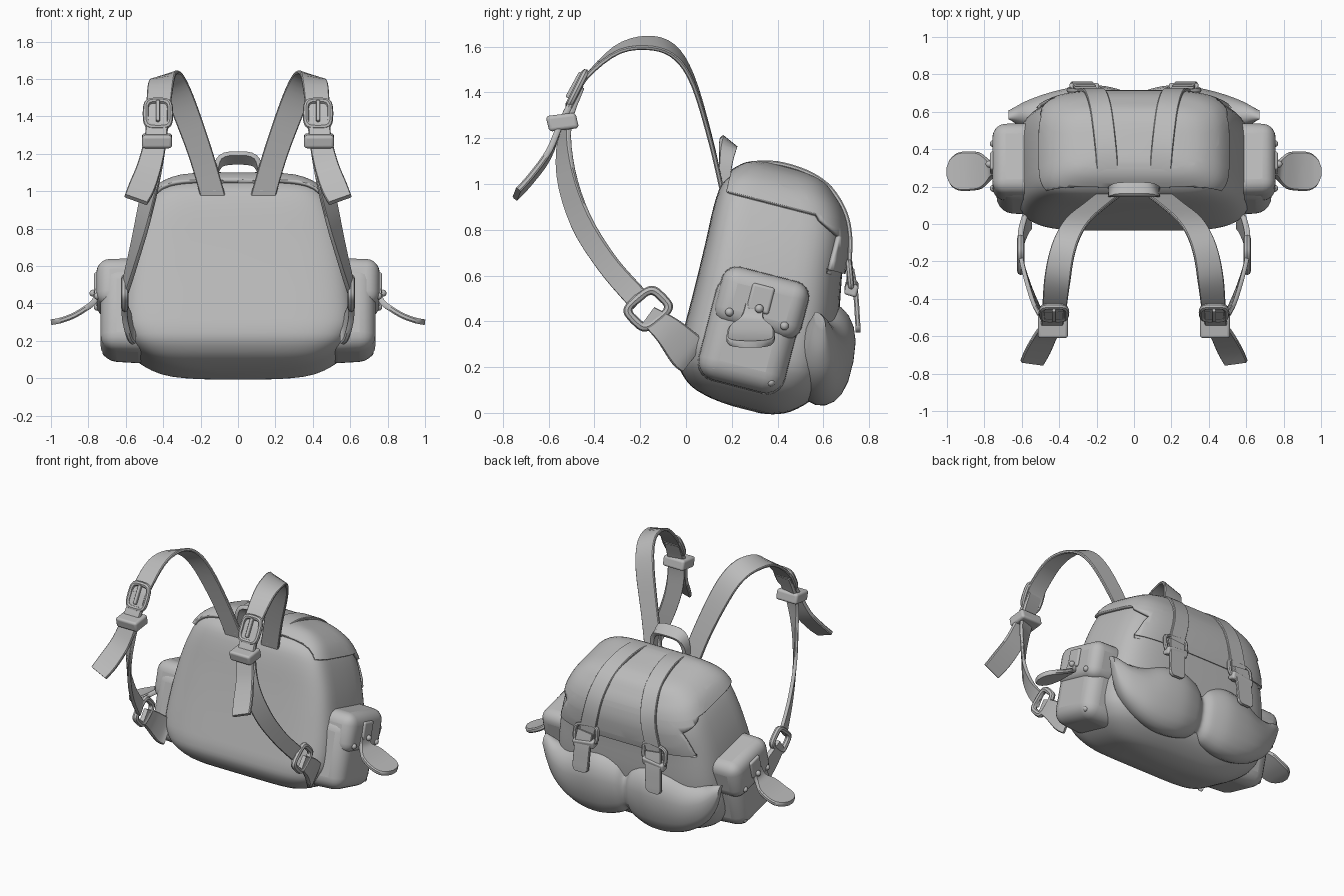
import bpy, bmesh, math
from mathutils import Vector as V

if "Cube" in bpy.data.objects:
    bpy.data.objects.remove(bpy.data.objects["Cube"])

mat = bpy.data.materials.new("canvas_grey")
mat.diffuse_color = (0.5, 0.5, 0.5, 1)
mat.use_nodes = True
mat.node_tree.nodes["Principled BSDF"].inputs["Base Color"].default_value = mat.diffuse_color


def local(x, u, w):
    """Leaning bag frame: u runs front to back, w runs up."""
    return V((x, -.05 + .968 * u + .25 * w, .162 - .25 * u + .968 * w))


def finish(name, bm, mirror=False, bevel=0, angle=40, solid=0):
    bmesh.ops.recalc_face_normals(bm, faces=bm.faces)
    me = bpy.data.meshes.new(name)
    bm.to_mesh(me)
    bm.free()
    ob = bpy.data.objects.new(name, me)
    bpy.context.collection.objects.link(ob)
    me.materials.append(mat)
    if solid:
        m = ob.modifiers.new("thickness", 'SOLIDIFY')
        m.thickness, m.offset = solid, 1
    if bevel:
        m = ob.modifiers.new("bevel", 'BEVEL')
        m.width, m.segments = bevel, 5
    if mirror:
        ob.modifiers.new("mirror", 'MIRROR')
    bpy.ops.object.select_all(action='DESELECT')
    ob.select_set(True)
    bpy.context.view_layer.objects.active = ob
    bpy.ops.object.shade_smooth_by_angle(angle=math.radians(angle))
    return ob


def loft_bm(rings, closed=False):
    bm = bmesh.new()
    vs = [[bm.verts.new(p) for p in r] for r in rings]
    n, k = len(vs), len(vs[0])
    for i in range(n if closed else n - 1):
        a, b = vs[i], vs[(i + 1) % n]
        for j in range(k):
            bm.faces.new((a[j], a[(j + 1) % k], b[(j + 1) % k], b[j]))
    if not closed:
        bm.faces.new(vs[0])
        bm.faces.new(vs[-1])
    return bm


def spline(rows, steps=4):
    """Smooth curve through rows of numbers."""
    out = []
    for i in range(len(rows) - 1):
        a, b, c, d = (rows[max(0, min(len(rows) - 1, i + k))] for k in (-1, 0, 1, 2))
        for s in range(steps):
            t = s / steps
            out.append([q + .5 * t * (r - p + t * (2 * p - 5 * q + 4 * r - e + t * (3 * (q - r) + e - p)))
                        for p, q, r, e in zip(a, b, c, d)])
    return out + [list(rows[-1])]


def ribbon(name, rows, th=.02, mirror=True, steps=4):
    """Strap through rows of (x, y, z, width, side x, side y, side z)."""
    rows = spline(rows, steps)
    pts = [V(r[:3]) for r in rows]
    rings = []
    for i, r in enumerate(rows):
        t = (pts[min(i + 1, len(pts) - 1)] - pts[max(i - 1, 0)]).normalized()
        s = V(r[4:7])
        s = (s - t * s.dot(t)).normalized() * r[3] / 2
        n = t.cross(s).normalized() * th / 2
        rings.append([pts[i] + s * a + n * b for a, b in
                      ((-1, -.5), (-.93, -1), (.93, -1), (1, -.5), (1, .5), (.93, 1), (-.93, 1), (-1, .5))])
    return finish(name, loft_bm(rings), mirror, angle=35)


def box(name, lo, hi, bevel, taper=1.0):
    """Rounded box in the bag frame; taper shrinks the outer face."""
    bm = bmesh.new()
    bmesh.ops.create_cube(bm, size=1)
    c = [(a + b) / 2 for a, b in zip(lo, hi)]
    for v in bm.verts:
        k = taper if v.co.x > 0 else 1
        v.co = local(c[0] + v.co.x * (hi[0] - lo[0]), c[1] + k * v.co.y * (hi[1] - lo[1]),
                     c[2] + k * v.co.z * (hi[2] - lo[2]))
    return finish(name, bm, True, bevel)


def frame(name, c, a, b, r):
    """Rounded rectangular buckle ring with half axes a and b."""
    c, a, b = V(c), V(a), V(b)
    nrm = a.cross(b).normalized()
    rings = []
    for i in range(32):
        t = i * math.tau / 32
        p = [math.copysign(abs(f(t)) ** .5, f(t)) for f in (math.cos, math.sin)]
        d = a * p[0] + b * p[1]
        o = d.normalized()
        rings.append([c + d + (o * math.cos(q) + nrm * math.sin(q)) * r
                      for q in [k * math.tau / 8 for k in range(8)]])
    return finish(name, loft_bm(rings, True), True)


def slab(name, c, a, b, n, bevel):
    """Rounded block from centre and three half axes."""
    bm = bmesh.new()
    bmesh.ops.create_cube(bm, size=2)
    for v in bm.verts:
        v.co = V(c) + V(a) * v.co.x + V(b) * v.co.y + V(n) * v.co.z
    return finish(name, bm, True, bevel)


# main bag: stacked rounded sections (w, half width, front u, back u)
SECT = [(-.065, .12, .28, .40), (-.055, .30, .18, .46), (-.025, .44, .08, .53), (.04, .545, .01, .60),
        (.11, .60, -.01, .64), (.2, .625, -.012, .648), (.4, .61, -.012, .635), (.6, .575, -.015, .60),
        (.76, .525, -.02, .575), (.86, .475, -.01, .53), (.92, .42, .03, .475), (.965, .33, .08, .42),
        (.985, .2, .14, .35)]


def body_bm():
    rings = []
    for w, h, u0, u1 in spline(SECT, 3):
        ring = []
        for i in range(64):
            t = i * math.tau / 64
            c, s = math.cos(t), math.sin(t)
            e = .36 if s < 0 else .5
            ring.append((math.copysign(abs(c) ** e, c) * h,
                         (u0 + u1) / 2 + math.copysign(abs(s) ** e, s) * (u1 - u0) / 2, w))
        rings.append(ring)
    return loft_bm(rings)


def to_world(bm):
    for v in bm.verts:
        v.co = local(*v.co)


bm = body_bm()
to_world(bm)
finish("bag_body", bm)

# top flap: upper shell of the bag that hangs down the back, with cut-off corners
bm = body_bm()
for co, no in (((0, 0, .83), (0, 0, 1)), ((0, 0, .6), (0, 0, 1)), ((0, .53, 0), (0, 1, 0)),
               ((0, .03, 0), (0, 1, 0)), ((0, .53, .72), (0, 1, 1)), ((0, .53, .765), (0, 1, 2))):
    bmesh.ops.bisect_plane(bm, geom=bm.verts[:] + bm.edges[:] + bm.faces[:], plane_co=co, plane_no=no)


def in_flap(p):
    corner = p.y + p.z > 1.25 and p.y + 2 * p.z > 2.06
    return p.y > .03 and (p.z > .83 or (p.z > .6 and (p.y > .53 or corner)))


bmesh.ops.delete(bm, geom=[f for f in bm.faces if not in_flap(f.calc_center_median())], context='FACES')
to_world(bm)
finish("top_flap", bm, solid=.02)

# flap straps with buckles and hanging tails
rows = []
for x, u, w in ((.135, .02, .92), (.14, .08, .975), (.15, .2, 1.01), (.165, .34, 1.005), (.18, .45, .965),
                (.2, .54, .88), (.22, .59, .78), (.25, .62, .65), (.262, .64, .55)):
    rows.append((*local(x, u, w), .115, 1, 0, 0))
ribbon("flap_strap", rows, .02)
ribbon("flap_strap_tail", [(*local(x, u, w), k, 1, 0, 0) for x, u, w, k in
       ((.26, .635, .64, .12), (.27, .675, .55, .12), (.278, .715, .43, .12), (.28, .724, .40, .11), (.28, .728, .385, .07))], .022)
frame("flap_buckle", local(.262, .632, .62), (.085, 0, -.01), local(0, -.02, .055) - local(0, 0, 0), .014)
slab("flap_keeper", local(.266, .652, .565), (.08, 0, -.01), (0, .027, -.008), (0, .006, .026), .012)

# carry handle
ribbon("carry_handle", [(-.125, .165, 1.0, .05, 0, 1, -.3), (-.12, .175, 1.1, .06, 0, 1, -.5), (-.085, .183, 1.165, .08, 0, 1, -.8),
                        (0, .185, 1.178, .085, 0, 1, -.8), (.085, .183, 1.165, .08, 0, 1, -.8), (.12, .175, 1.1, .06, 0, 1, -.5),
                        (.125, .165, 1.0, .05, 0, 1, -.3)], .028, False)

# shoulder straps
ribbon("shoulder_strap", [(.13, .16, .96, .13, 1, 0, 0), (.2, .105, 1.2, .13, 1, 0, -.1), (.29, .03, 1.45, .14, 1, 0, -.2),
                          (.345, -.05, 1.575, .14, 1, 0, -.35), (.385, -.16, 1.615, .14, 1, 0, -.35),
                          (.41, -.3, 1.585, .14, 1, 0, -.2), (.425, -.44, 1.46, .13, 1, 0, 0),
                          (.435, -.51, 1.33, .12, 1, 0, 0)], .02)
ribbon("lower_strap", [(.425, -.46, 1.42, .11, 1, .1, 0), (.44, -.525, 1.25, .11, 1, .3, .1), (.465, -.525, 1.05, .11, .8, .7, .3),
                       (.51, -.46, .84, .11, .6, .8, .4), (.555, -.35, .66, .1, .4, .8, .6), (.59, -.24, .53, .1, .2, .7, .7),
                       (.6, -.2, .49, .1, .1, .7, .7)], .022)
ribbon("strap_tail", [(.43, -.46, 1.43, .11, 1, 0, 0), (.44, -.54, 1.28, .12, 1, 0, 0), (.475, -.6, 1.13, .13, 1, 0, .2),
                      (.515, -.68, 1.02, .14, 1, 0, .2), (.545, -.74, .955, .13, 1, 0, .2)], .026)
frame("strap_buckle", (.428, -.475, 1.415), (.065, 0, 0), (0, .035, .07), .017)
slab("buckle_prong", (.428, -.485, 1.43), (.01, 0, 0), (0, .03, .055), (0, -.012, .006), .006)
slab("strap_keeper", (.433, -.54, 1.27), (.08, 0, 0), (0, .065, .008), (0, -.008, .034), .016)
# lower anchors on the bag sides
ribbon("strap_anchor", [(.605, -.165, .425, .09, 0, .7, .75), (.605, -.08, .36, .13, 0, .7, .75), (.58, 0, .275, .17, 0, .7, .8),
                        (.56, .03, .25, .17, 0, .7, .8)], .03)
frame("anchor_buckle", (.605, -.165, .455), (0, .045, -.045), (0, .06, .05), .02)

# side pockets with lids
box("side_pocket", (.45, .075, .015), (.735, .478, .5), .085, .94)
box("pocket_lid", (.5, .09, .27), (.757, .488, .535), .07, .97)
box("tongue_mount", (.735, .23, .36), (.77, .33, .48), .012)
ribbon("pocket_tongue", [(.75, .3, .47, .08, 0, 1, 0), (.77, .29, .41, .1, 0, 1, 0), (.82, .285, .37, .19, 0, 1, 0),
                         (.88, .283, .335, .21, 0, 1, 0), (.94, .28, .312, .2, 0, 1, 0),
                         (.98, .28, .303, .14, 0, 1, 0), (1.0, .28, .3, .05, 0, 1, 0)], .03)
bm = bmesh.new()
for x, y, z in ((.752, .19, .44), (.775, .32, .455), (.752, .43, .38), (.705, .125, .2), (.705, .37, .135)):
    new = bmesh.ops.create_uvsphere(bm, u_segments=12, v_segments=8, radius=.019)["verts"]
    bmesh.ops.translate(bm, verts=new, vec=(x, y, z))
finish("rivets", bm, True)

# moustache shaped pouch: puffy sections (x, low w, high w, outer u)
half = [(0, .11, .40, .685), (.06, .07, .445, .715), (.18, .035, .48, .74), (.32, .035, .46, .735), (.45, .075, .41, .71),
        (.56, .15, .40, .665), (.63, .25, .42, .615), (.67, .37, .425, .575)]
rows = spline([(-x, a, b, c) for x, a, b, c in half[:0:-1]] + half, 5)
rings = []
for x, a, b, c in rows:
    u0 = .48 + .05 * max(0, abs(x) - .5) / .17
    ring = []
    for k in range(20):
        q = k * math.tau / 20
        s = math.sin(q)
        ring.append(local(x, (u0 + c) / 2 + math.cos(q) * (c - u0) / 2 - .02 * s,
                          (a + b) / 2 + math.copysign(abs(s) ** .8, s) * (b - a) / 2))
    rings.append(ring)
finish("moustache_pouch", loft_bm(rings), angle=60)
